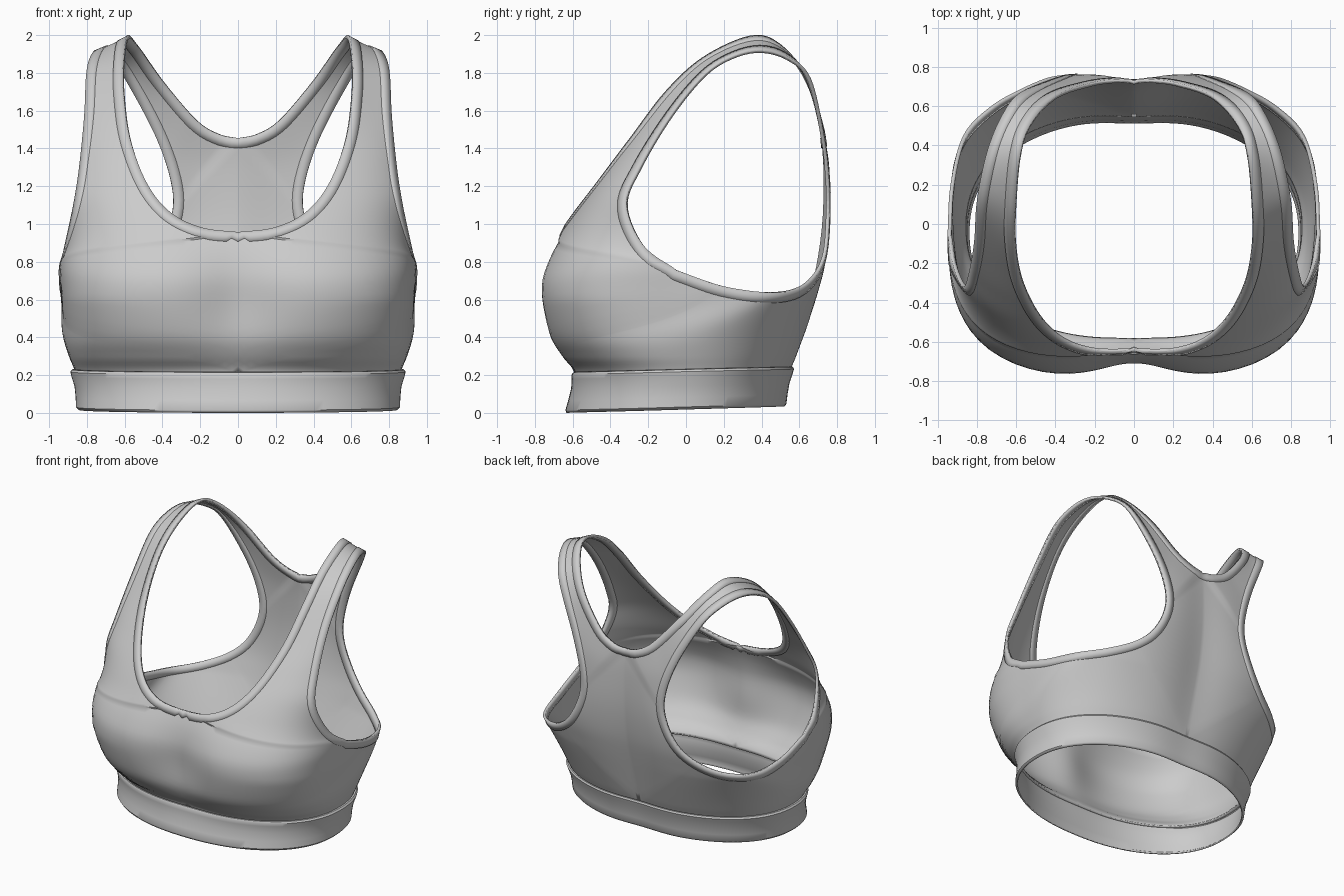
import bpy, bmesh, math
from mathutils import Vector
from mathutils.bvhtree import BVHTree

if "Cube" in bpy.data.objects:
    bpy.data.objects.remove(bpy.data.objects["Cube"])


def spline(pts, sub=16):
    """Catmull-Rom curve through points of any dimension."""
    p = [Vector(v) for v in pts]
    p = [p[0] * 2 - p[1]] + p + [p[-1] * 2 - p[-2]]
    out = []
    for a, b, c, d in zip(p, p[1:], p[2:], p[3:]):
        for i in range(sub):
            t = i / sub
            out.append((b * 2 + (c - a) * t + (a * 2 - b * 5 + c * 4 - d) * t ** 2
                        + (b * 3 - a - c * 3 + d) * t ** 3) * 0.5)
    return out + [p[-2]]


def resample(line, n):
    """n + 1 evenly spaced points along a polyline."""
    acc = [0.0]
    for a, b in zip(line, line[1:]):
        acc.append(acc[-1] + (b - a).length)
    out, j = [], 0
    for i in range(n + 1):
        s = acc[-1] * i / n
        while j < len(line) - 2 and acc[j + 1] < s:
            j += 1
        out.append(line[j].lerp(line[j + 1], (s - acc[j]) / max(acc[j + 1] - acc[j], 1e-9)))
    return out


# Torso sections: height, half width, front y, back y
TORSO = spline([(0, .84, -.63, .53), (.2, .855, -.595, .56), (.3, .88, -.67, .59),
                (.42, .905, -.745, .625), (.65, .94, -.785, .69), (.8, .95, -.745, .725),
                (1.0, .91, -.625, .75), (1.2, .865, -.485, .755), (1.4, .83, -.325, .745),
                (1.6, .815, -.18, .71), (1.8, .81, -.03, .64)])


def section(z):
    for a, b in zip(TORSO, TORSO[1:]):
        if z <= b[0]:
            v = a.lerp(b, max(0, (z - a[0]) / (b[0] - a[0])))
            break
    else:
        v = TORSO[-1]
    return v[1], (v[2] + v[3]) / 2, (v[3] - v[2]) / 2


def fit(p):
    """Scale that moves p radially onto the torso."""
    w, yc, d = section(p.z)
    f = min(1, max(0, (p.z - .2) / .4))
    n = 2.2 + f * (.8 if p.y < yc else .4)
    q = ((abs(p.x) / w) ** n + (abs(p.y - yc) / d) ** n) ** (-1 / n)
    x = p.x * q
    if p.y < yc:
        dent = .115 * math.exp(-(x / .25) ** 2 - ((p.z - .6) / .3) ** 2)
    else:
        dent = .035 * math.exp(-(x / .2) ** 2)
    return q * (1 - dent)


def scaled(p, k):
    yc = section(p.z)[1]
    return Vector((p.x * k, yc + (p.y - yc) * k, p.z))


def torso(a, z):
    w, yc, d = section(z)
    p = Vector((w * math.cos(a), yc + d * math.sin(a), z))
    if abs(p.x) < 1e-6:
        p.x = 0
    return scaled(p, fit(p))


def make(name, rows, closed, thick, mirror=True):
    """Grid of rows to a smooth thin shell."""
    bm = bmesh.new()
    vs = [[bm.verts.new(p) for p in r] for r in rows]
    n = len(rows[0])
    for r, s in zip(vs, vs[1:]):
        for i in range(n if closed else n - 1):
            j = (i + 1) % n
            bm.faces.new((r[i], r[j], s[j], s[i]))
    bmesh.ops.recalc_face_normals(bm, faces=bm.faces)
    bm.normal_update()
    out = sum(f.normal.dot(f.calc_center_median() - Vector((0, 0, f.calc_center_median().z)))
              * f.calc_area() for f in bm.faces)
    if out < 0:
        bmesh.ops.reverse_faces(bm, faces=bm.faces)
    bm.normal_update()
    tree = BVHTree.FromBMesh(bm)
    me = bpy.data.meshes.new(name)
    bm.to_mesh(me)
    bm.free()
    ob = bpy.data.objects.new(name, me)
    bpy.context.collection.objects.link(ob)
    if mirror:
        m = ob.modifiers.new("Mirror", 'MIRROR')
        m.merge_threshold = .002
    m = ob.modifiers.new("Thickness", 'SOLIDIFY')
    m.thickness, m.offset = thick, 0
    bpy.ops.object.select_all(action='DESELECT')
    ob.select_set(True)
    bpy.context.view_layer.objects.active = ob
    bpy.ops.object.shade_smooth_by_angle(angle=math.radians(40))
    return tree


# Neckline from front centre over the shoulder to back centre
neck = spline([(0, -.645, .955), (.2, -.64, .98), (.36, -.585, 1.06), (.48, -.47, 1.21),
               (.57, -.29, 1.45), (.605, -.1, 1.7), (.602, .1, 1.88), (.58, .35, 1.99),
               (.53, .5, 1.94), (.4, .645, 1.76), (.22, .71, 1.55), (.1, .728, 1.475),
               (0, .73, 1.455)])
# Armhole loop from the lower front, over the shoulder, down the back and under the arm
arm = spline([(.94, -.05, .755), (.91, -.22, .88), (.865, -.315, 1.1), (.835, -.24, 1.3),
              (.81, -.08, 1.57), (.80, .1, 1.79), (.775, .25, 1.885), (.735, .4, 1.915),
              (.67, .55, 1.87), (.59, .655, 1.76), (.43, .725, 1.45), (.35, .75, 1.2),
              (.355, .75, 1.03), (.44, .735, .85), (.56, .685, .735), (.72, .595, .66),
              (.86, .45, .637), (.925, .2, .67), (.94, -.05, .755)])
S = 16
bottom = [torso(math.pi / 2 - math.pi * i / 120, .225 + .015 * math.sin(math.pi / 2 - math.pi * i / 120))
          for i in range(121)]
back = [neck[-1].lerp(bottom[0], i / 40) for i in range(41)]
back = [torso(math.pi / 2, p.z) for p in back]
front = [torso(-math.pi / 2, .21 + .745 * i / 40) for i in range(41)]
neck[0], neck[-1] = front[-1].copy(), back[0].copy()

# Matching pieces of the outer outline and the armhole
pairs = [(neck[:7 * S + 1], arm[:7 * S + 1], 44), (neck[7 * S:], arm[7 * S:12 * S + 1], 26),
         (back, arm[12 * S:14 * S + 1], 18), (bottom, arm[14 * S:17 * S + 1], 60),
         (front, arm[17 * S:], 18)]
outer, inner = [], []
for o, a, n in pairs:
    outer += resample(o, n)[:-1]
    inner += resample(a, n)[:-1]

# Main fabric panel
ROWS = 30
rows = []
for r in range(ROWS + 1):
    t = r / ROWS
    row = []
    for a, o in zip(inner, outer):
        p = a.lerp(o, t)
        if 0 < r < ROWS:
            k = fit(p) / (fit(a) * (1 - t) + fit(o) * t)
            f = min(1, max(0, (1.7 - p.z) / .4))
            p = scaled(p, 1 + (k - 1) * f * f * (3 - 2 * f))
        row.append(p)
    rows.append(row)
surface = make("bodice", rows, True, .01)


def trim(name, line, closed):
    """Binding strip lying on the fabric along an edge."""
    n = len(line)
    inside = []
    for i, p in enumerate(line):
        q = line[(i + 1) % n] if closed else line[min(i + 1, n - 1)]
        o = line[i - 1] if closed else line[max(i - 1, 0)]
        nor = surface.find_nearest(p)[1]
        side = nor.cross(q - o).normalized() * .055
        best = min((surface.find_nearest(p + s) for s in (side, -side)), key=lambda h: h[3])
        c = best[0].copy()
        if not closed and i in (0, n - 1):
            c.x = 0
        inside.append(c)
    mid = [a.lerp(b, .5) for a, b in zip(line, inside)]
    make(name, [line, mid, inside], closed, .02)


trim("neck_binding", resample(neck, 90), False)
trim("armhole_binding", resample(arm, 110)[:-1], True)

# Elastic underband
rows = []
for t, off in [(0, 0), (.06, .01), (.3, .008), (.6, .01), (.85, .02), (.96, .022), (1, .014), (1.01, -.005)]:
    row = []
    for i in range(128):
        a = 2 * math.pi * i / 128
        lo, hi = .02 + .018 * math.sin(a), .225 + .015 * math.sin(a)
        p = torso(a, lo + (hi - lo) * t)
        row.append(scaled(p, 1 + off / .75))
    rows.append(row)
make("underband", rows, True, .01, mirror=False)
